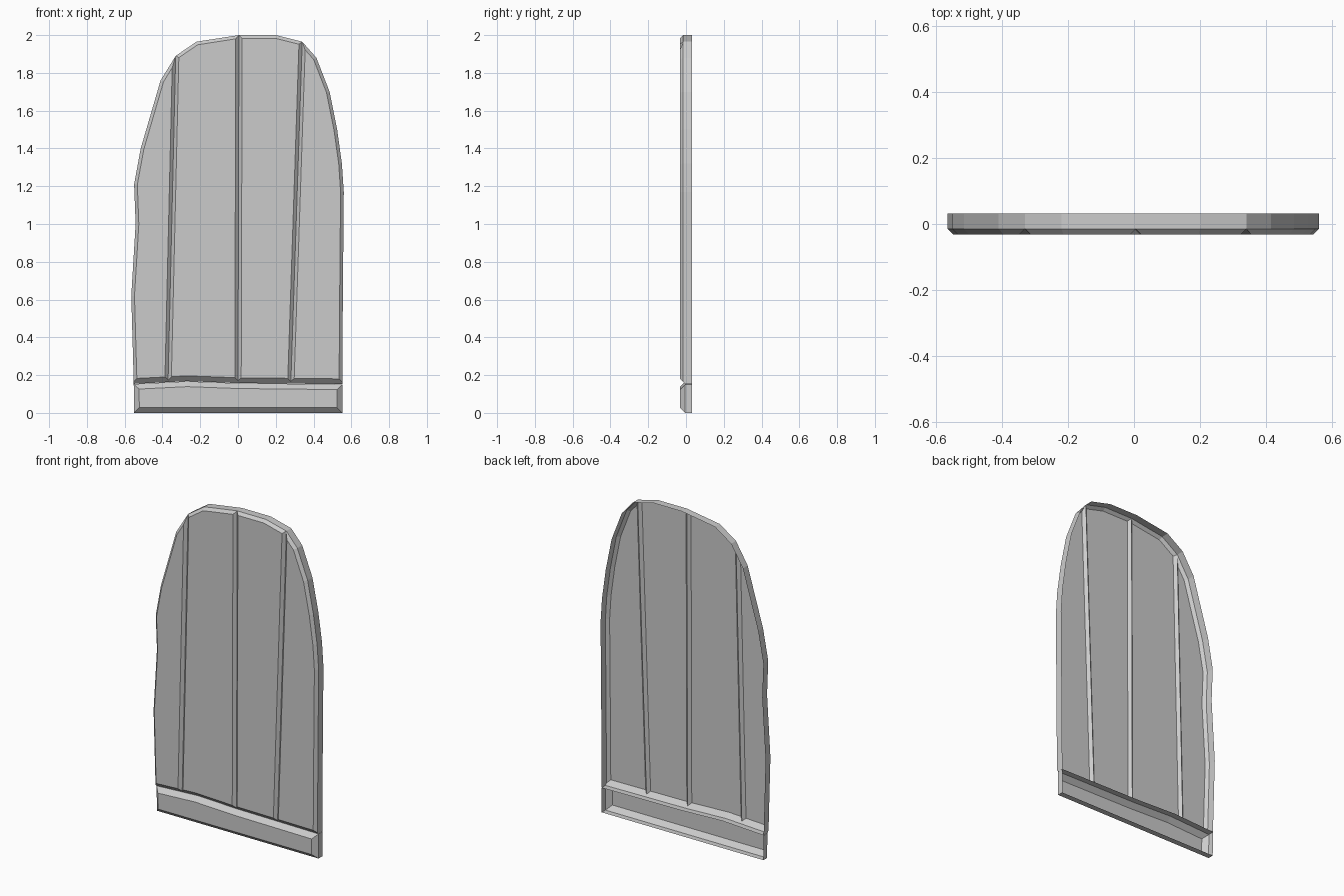
import bpy, bmesh
from mathutils import Vector

FRONT, BACK = -0.032, 0.032
CHAMFER = 0.017          # edge chamfer of the planks
RAIL_CHAMFER = 0.028     # deeper chamfer of the bottom rail and its joint
SEAM = FRONT + CHAMFER
JOINT = FRONT + RAIL_CHAMFER

if "Cube" in bpy.data.objects:
    bpy.data.objects.remove(bpy.data.objects["Cube"])

grey = bpy.data.materials.new("plain grey")
grey.use_nodes = True
colour = (0.6, 0.6, 0.6, 1)
grey.diffuse_color = colour
grey.node_tree.nodes["Principled BSDF"].inputs["Base Color"].default_value = colour


def joint_height(x):
    """Height of the wavy joint between the planks and the bottom rail."""
    pts = [(-0.57, 0.153), (-0.27, 0.168), (0.0, 0.158), (0.57, 0.152)]
    for (xa, za), (xb, zb) in zip(pts, pts[1:]):
        if x <= xb:
            return za + (zb - za) * (x - xa) / (xb - xa)
    return pts[-1][1]


def inset(loop, d):
    """Offset a counter-clockwise outline inwards by d with mitred corners."""
    out = []
    for i, p in enumerate(loop):
        e1 = (p - loop[i - 1]).normalized()
        e2 = (loop[(i + 1) % len(loop)] - p).normalized()
        n1, n2 = Vector((-e1.y, e1.x)), Vector((-e2.y, e2.x))
        out.append(p + (n1 + n2) * (d / (1 + n1.dot(n2))))
    return out


def face(bm, *corners):
    bm.faces.new([bm.verts.new((p.x, y, p.y)) for p, y in corners])


def chamfered_front(bm, loop, d):
    """Flat front surrounded by a sloping border."""
    inner = inset(loop, d)
    face(bm, *[(p, FRONT) for p in inner])
    for i in range(len(loop)):
        j = (i + 1) % len(loop)
        face(bm, (loop[i], FRONT + d), (loop[j], FRONT + d),
             (inner[j], FRONT), (inner[i], FRONT))


def wall(bm, a, b, y):
    """Edge wall running back from the chamfer to the open back."""
    face(bm, (a, y), (a, BACK), (b, BACK), (b, y))


def finish(bm, name):
    bmesh.ops.remove_doubles(bm, verts=bm.verts, dist=0.0001)
    mesh = bpy.data.meshes.new(name)
    bm.to_mesh(mesh)
    bm.free()
    mesh.materials.append(grey)
    bpy.context.collection.objects.link(bpy.data.objects.new(name, mesh))


# Arched outline, from the lower right-hand end over the top to the other end
arch = [Vector(p) for p in [
    (-0.565, 0.62), (-0.542, 1.0), (-0.55, 1.21), (-0.515, 1.40), (-0.41, 1.76),
    (-0.33, 1.89), (-0.22, 1.965), (0.005, 2.0), (0.2, 2.0), (0.34, 1.965),
    (0.415, 1.88), (0.485, 1.70), (0.525, 1.50), (0.55, 1.32), (0.56, 1.17),
    (0.555, 0.60)]]
lift = RAIL_CHAMFER - CHAMFER


def foot(x, up=lift):
    return Vector((x, joint_height(x) + up))


# Planks: (name, first and last arch point, bottom x positions)
planks = [("right_outer_plank", 0, 5, [-0.552, -0.37]),
          ("right_inner_plank", 5, 7, [-0.37, -0.27, 0.0]),
          ("left_inner_plank", 7, 9, [0.0, 0.28]),
          ("left_outer_plank", 9, 15, [0.28, 0.552])]
for name, first, last, xs in planks:
    bm = bmesh.new()
    top = arch[first:last + 1][::-1]
    chamfered_front(bm, [foot(x) for x in xs] + top, CHAMFER)
    # outer walls along the arch
    edge = list(top)
    if first == 0:
        edge.append(foot(xs[0]))
    if last == len(arch) - 1:
        edge.insert(0, foot(xs[-1]))
    for a, b in zip(edge, edge[1:]):
        wall(bm, a, b, SEAM)
    # deeper slope and underside at the joint
    for xa, xb in zip(xs, xs[1:]):
        face(bm, (foot(xa, 0), JOINT), (foot(xb, 0), JOINT),
             (foot(xb), SEAM), (foot(xa), SEAM))
        wall(bm, foot(xa, 0), foot(xb, 0), JOINT)
    # close the wall beside the slope on the outermost ends
    if first == 0:
        x = xs[0]
        face(bm, (foot(x), SEAM), (foot(x), BACK), (foot(x, 0), BACK), (foot(x, 0), JOINT))
    if last == len(arch) - 1:
        x = xs[-1]
        face(bm, (foot(x, 0), JOINT), (foot(x, 0), BACK), (foot(x), BACK), (foot(x), SEAM))
    finish(bm, name)

# Bottom rail with a wavy top edge
bm = bmesh.new()
rail = [Vector((-0.55, 0)), Vector((0.552, 0))]
rail += [foot(x, -0.001) for x in (0.552, 0.0, -0.27, -0.552)]
chamfered_front(bm, rail, RAIL_CHAMFER)
for i, p in enumerate(rail):
    wall(bm, p, rail[(i + 1) % len(rail)], JOINT)
finish(bm, "bottom_rail")
